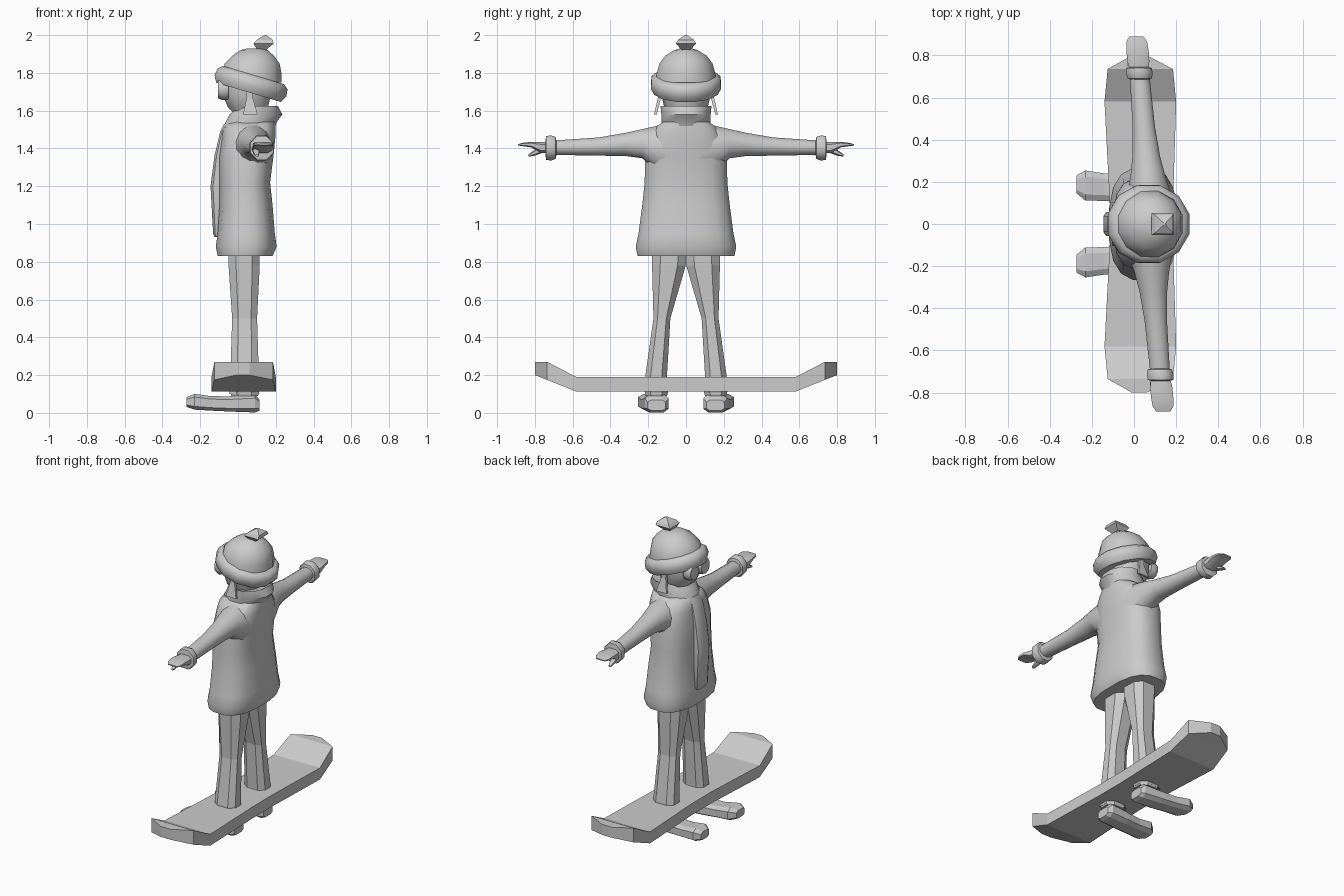
import bpy, bmesh, math
from mathutils import Vector

grey = bpy.data.materials.new("plain grey")
grey.diffuse_color = (0.6, 0.6, 0.6, 1)
X, Y, Z = Vector((1, 0, 0)), Vector((0, 1, 0)), Vector((0, 0, 1))


def finish(name, bm, smooth):
    bmesh.ops.recalc_face_normals(bm, faces=bm.faces)
    me = bpy.data.meshes.new(name)
    bm.to_mesh(me)
    bm.free()
    me.materials.append(grey)
    ob = bpy.data.objects.new(name, me)
    bpy.context.collection.objects.link(ob)
    if smooth:
        bpy.ops.object.select_all(action='DESELECT')
        ob.select_set(True)
        bpy.context.view_layer.objects.active = ob
        bpy.ops.object.shade_smooth_by_angle(angle=math.radians(50))
    return ob


def loft(name, rings, n, u=X, v=Y, power=1.0, smooth=True):
    """Skin through rings given as (centre, half size along u, half size along v)."""
    bm = bmesh.new()
    loops = []
    for c, a, b in rings:
        loop = []
        for i in range(n):
            t = 2 * math.pi * (i + 0.5) / n
            ct, st = math.cos(t), math.sin(t)
            pu = math.copysign(abs(ct) ** power, ct) * a
            pv = math.copysign(abs(st) ** power, st) * b
            loop.append(bm.verts.new(Vector(c) + u * pu + v * pv))
        loops.append(loop)
    for p, q in zip(loops, loops[1:]):
        for i in range(n):
            j = (i + 1) % n
            bm.faces.new((p[i], p[j], q[j], q[i]))
    bm.faces.new(loops[0])
    bm.faces.new(loops[-1])
    return finish(name, bm, smooth)


def spans(rows):
    """Rows of (z, x low, x high, half y) to upright rings."""
    return [(((lo + hi) / 2, 0, z), (hi - lo) / 2, h) for z, lo, hi, h in rows]


# Board: upturned ends with blunt points
bm = bmesh.new()
outline = [  # y, x low, x high, z bottom, z top
    (0.80, -0.01, 0.06, 0.20, 0.27), (0.735, -0.125, 0.185, 0.175, 0.27),
    (0.58, -0.14, 0.20, 0.113, 0.19), (0.10, -0.115, 0.185, 0.113, 0.19)]
outline += [(-y, a, b, c, d) for y, a, b, c, d in reversed(outline)]
sections = [[bm.verts.new(p) for p in ((a, y, c), (b, y, c), (b, y, d), (a, y, d))]
            for y, a, b, c, d in outline]
for p, q in zip(sections, sections[1:]):
    for i in range(4):
        j = (i + 1) % 4
        bm.faces.new((p[i], p[j], q[j], q[i]))
bm.faces.new(sections[0])
bm.faces.new(sections[-1])
finish("board", bm, False)

# Coat body and collar
loft("coat", spans([
    (0.83, -0.11, 0.185, 0.26), (0.88, -0.12, 0.207, 0.27), (0.95, -0.11, 0.197, 0.255),
    (1.10, -0.10, 0.185, 0.235), (1.22, -0.10, 0.172, 0.222), (1.36, -0.10, 0.19, 0.22),
    (1.46, -0.085, 0.20, 0.20), (1.51, -0.08, 0.20, 0.165), (1.54, -0.05, 0.20, 0.125)]), 16, power=0.75)
loft("collar", spans([
    (1.51, -0.085, 0.20, 0.13), (1.54, -0.07, 0.21, 0.135), (1.58, -0.05, 0.24, 0.135),
    (1.625, 0.0, 0.215, 0.14), (1.61, 0.02, 0.19, 0.115)]), 12)

# Front closing strip
loft("coat_front_strip", spans([
    (0.93, -0.125, -0.07, 0.05), (0.95, -0.133, -0.07, 0.06), (1.20, -0.147, -0.07, 0.06),
    (1.36, -0.126, -0.06, 0.06), (1.49, -0.095, -0.04, 0.055), (1.53, -0.075, -0.03, 0.04)]), 8, power=0.5)

# Head, goggles, hat
loft("head", spans([
    (1.50, 0.0, 0.15, 0.08), (1.58, -0.02, 0.15, 0.09), (1.62, -0.06, 0.165, 0.115),
    (1.68, -0.085, 0.18, 0.13), (1.76, -0.085, 0.19, 0.14), (1.82, -0.06, 0.18, 0.12)]), 10)
for s, side in ((1, "left"), (-1, "right")):
    c = 0.058 * s
    loft(side + "_goggle", [((-0.05, c, 1.715), 0.05, 0.055), ((-0.08, c, 1.715), 0.055, 0.06),
                            ((-0.105, c, 1.715), 0.045, 0.05)], 10, Y, Z)

tilt = 0.29
bu = Vector((math.cos(tilt), 0, -math.sin(tilt)))
bn = Vector((math.sin(tilt), 0, math.cos(tilt)))
mid = Vector((0.07, 0, 1.745))
loft("hat_band", [(mid + bn * d, r, r * 0.94) for d, r in (
    (-0.05, 0.155), (-0.05, 0.185), (-0.015, 0.205), (0.025, 0.20), (0.045, 0.175), (0.045, 0.14))], 12, bu, Y)
loft("hat_crown", spans([
    (1.75, -0.085, 0.235, 0.165), (1.80, -0.09, 0.235, 0.16), (1.85, -0.075, 0.225, 0.145),
    (1.89, -0.035, 0.195, 0.115), (1.92, 0.01, 0.16, 0.065), (1.93, 0.05, 0.13, 0.03)]), 12)
loft("pompom", [((0.12, 0, 1.905), 0.012, 0.012), ((0.135, 0, 1.955), 0.075, 0.075),
                ((0.142, 0, 1.975), 0.06, 0.06), ((0.145, 0, 2.0), 0.006, 0.006)], 4, smooth=False)

# Parts on both sides; the shoulders are turned slightly about the body
for s, side in ((1, "left"), (-1, "right")):
    def arm_x(y):
        return 0.075 - s * 0.05 * (y - 0.12) / 0.6

    def along(rows):
        return [((arm_x(y), s * y, (lo + hi) / 2), w, (hi - lo) / 2) for y, lo, hi, w in rows]

    loft(side + "_sleeve", along([
        (0.08, 1.24, 1.535, 0.11), (0.15, 1.27, 1.525, 0.105), (0.23, 1.345, 1.505, 0.085),
        (0.32, 1.358, 1.485, 0.068), (0.46, 1.36, 1.46, 0.055), (0.72, 1.365, 1.442, 0.048)]), 12, X, Z)
    loft(side + "_cuff", along([
        (0.685, 1.365, 1.44, 0.045), (0.69, 1.34, 1.465, 0.062), (0.715, 1.33, 1.475, 0.068),
        (0.74, 1.335, 1.47, 0.066), (0.745, 1.365, 1.44, 0.045)]), 8, X, Z)
    loft(side + "_hand", along([
        (0.72, 1.375, 1.435, 0.045), (0.77, 1.375, 1.437, 0.055), (0.82, 1.405, 1.436, 0.056),
        (0.865, 1.412, 1.43, 0.052), (0.89, 1.415, 1.423, 0.035)]), 8, X, Z, 0.7)
    loft(side + "_thumb", [((arm_x(y) - 0.035, s * y, z), w, h) for y, z, w, h in (
        (0.75, 1.40, 0.02, 0.02), (0.80, 1.378, 0.018, 0.016), (0.835, 1.362, 0.01, 0.006))], 6, X, Z)
    # Hat ear flap
    loft(side + "_ear_flap", [((0.062, s * 0.138, 1.74), 0.03, 0.012), ((0.062, s * 0.14, 1.67), 0.022, 0.012),
                              ((0.065, s * 0.162, 1.58), 0.055, 0.010)], 4, smooth=False)
    # Leg, then the hem under the board
    loft(side + "_leg", [(((a + b) / 2, s * (c + d) / 2, z), (b - a) / 2, (d - c) / 2) for z, a, b, c, d in (
        (0.10, -0.05, 0.115, 0.095, 0.22), (0.20, -0.045, 0.115, 0.097, 0.218), (0.50, -0.035, 0.105, 0.08, 0.175),
        (0.78, -0.055, 0.12, -0.004, 0.185), (0.87, -0.055, 0.12, -0.01, 0.185))], 8, power=0.75, smooth=False)
    loft(side + "_hem", [((0.035, s * 0.157, 0.09), 0.075, 0.06), ((0.035, s * 0.157, 0.12), 0.085, 0.068)],
         8, power=0.8, smooth=False)
    # Boot, sole to toe
    loft(side + "_boot", [((x, s * y, (lo + hi) / 2), w, (hi - lo) / 2) for x, y, w, lo, hi in (
        (0.115, 0.155, 0.05, 0.01, 0.07), (0.09, 0.155, 0.066, 0.0, 0.10), (-0.04, 0.165, 0.07, 0.005, 0.09),
        (-0.14, 0.175, 0.068, 0.01, 0.09), (-0.23, 0.182, 0.075, 0.015, 0.103),
        (-0.272, 0.188, 0.045, 0.03, 0.085))], 8, Y, Z, 0.6, False)
